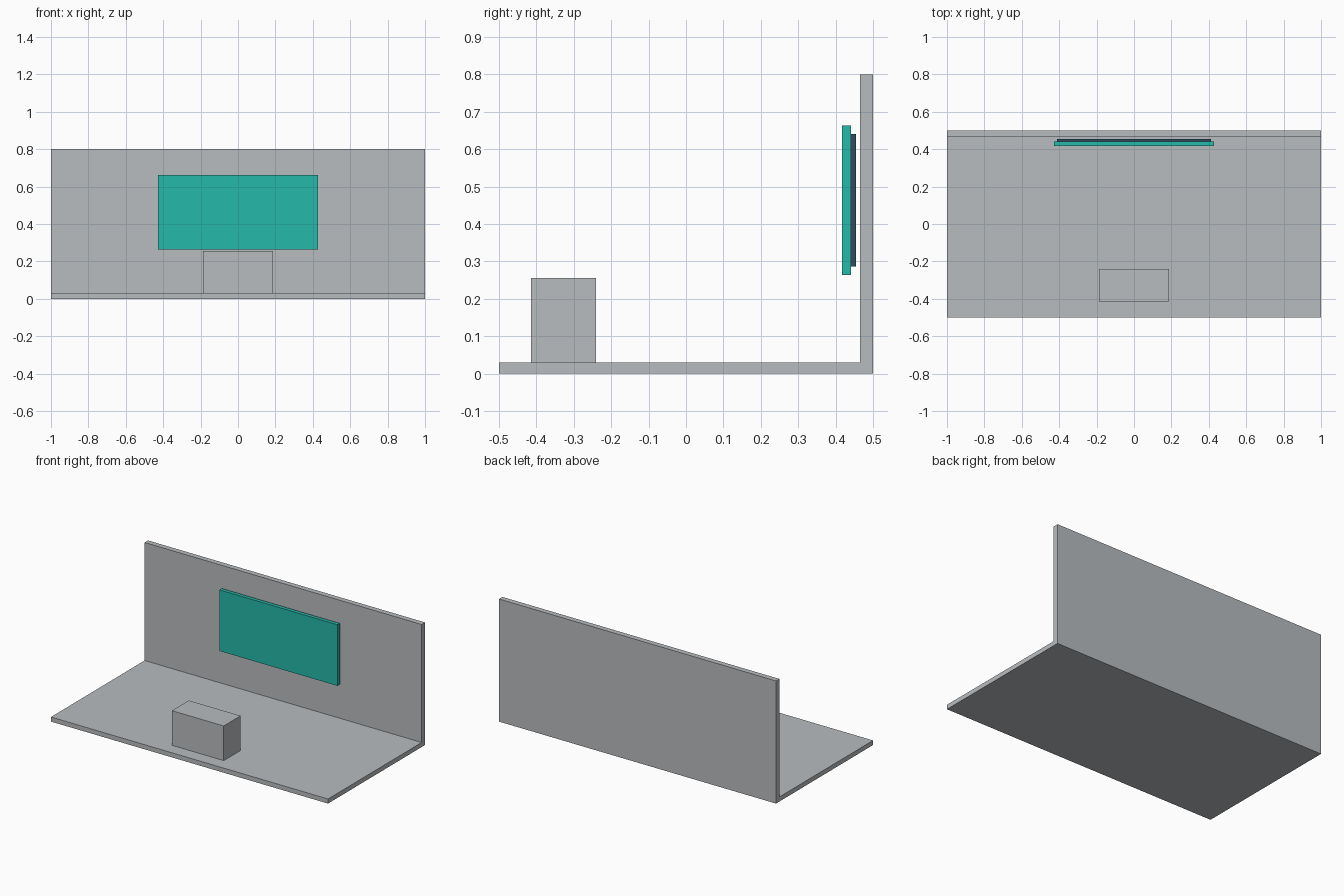
import bpy
import bmesh

if "Cube" in bpy.data.objects:
    bpy.data.objects.remove(bpy.data.objects["Cube"])


def linear(rgb):
    return [(c / 255 / 12.92) if c < 10 else ((c / 255 + 0.055) / 1.055) ** 2.4 for c in rgb]


def material(name, rgb):
    mat = bpy.data.materials.new(name)
    mat.diffuse_color = (*linear(rgb), 1)
    mat.use_nodes = True
    mat.node_tree.nodes["Principled BSDF"].inputs["Base Color"].default_value = mat.diffuse_color
    return mat


def extrude_profile(name, profile, half_width, mat):
    """Extrude a (y, z) outline symmetrically along x."""
    bm = bmesh.new()
    face = bm.faces.new([bm.verts.new((-half_width, y, z)) for y, z in profile])
    result = bmesh.ops.extrude_face_region(bm, geom=[face])
    moved = [v for v in result["geom"] if isinstance(v, bmesh.types.BMVert)]
    bmesh.ops.translate(bm, verts=moved, vec=(2 * half_width, 0, 0))
    bmesh.ops.recalc_face_normals(bm, faces=bm.faces)
    mesh = bpy.data.meshes.new(name)
    bm.to_mesh(mesh)
    bm.free()
    mesh.materials.append(mat)
    obj = bpy.data.objects.new(name, mesh)
    bpy.context.collection.objects.link(obj)
    return obj


def box(name, half_width, y0, y1, z0, z1, mat):
    return extrude_profile(name, [(y0, z0), (y1, z0), (y1, z1), (y0, z1)], half_width, mat)


grey = material("light grey", (184, 188, 191))
teal = material("teal", (38, 184, 170))
slate = material("dark slate", (50, 75, 95))

# Floor slab and back wall as one L-shaped section
extrude_profile("floor_and_wall",
                [(-0.5, 0), (0.5, 0), (0.5, 0.8), (0.465, 0.8), (0.465, 0.03), (-0.5, 0.03)],
                1.0, grey)

# Desk block near the front edge
box("desk_block", 0.187, -0.414, -0.24, 0.03, 0.256, grey)

# Screen panel with its smaller backing, held just off the wall
box("screen_panel", 0.427, 0.417, 0.441, 0.264, 0.663, teal)
box("screen_backing", 0.411, 0.441, 0.4545, 0.286, 0.641, slate)
